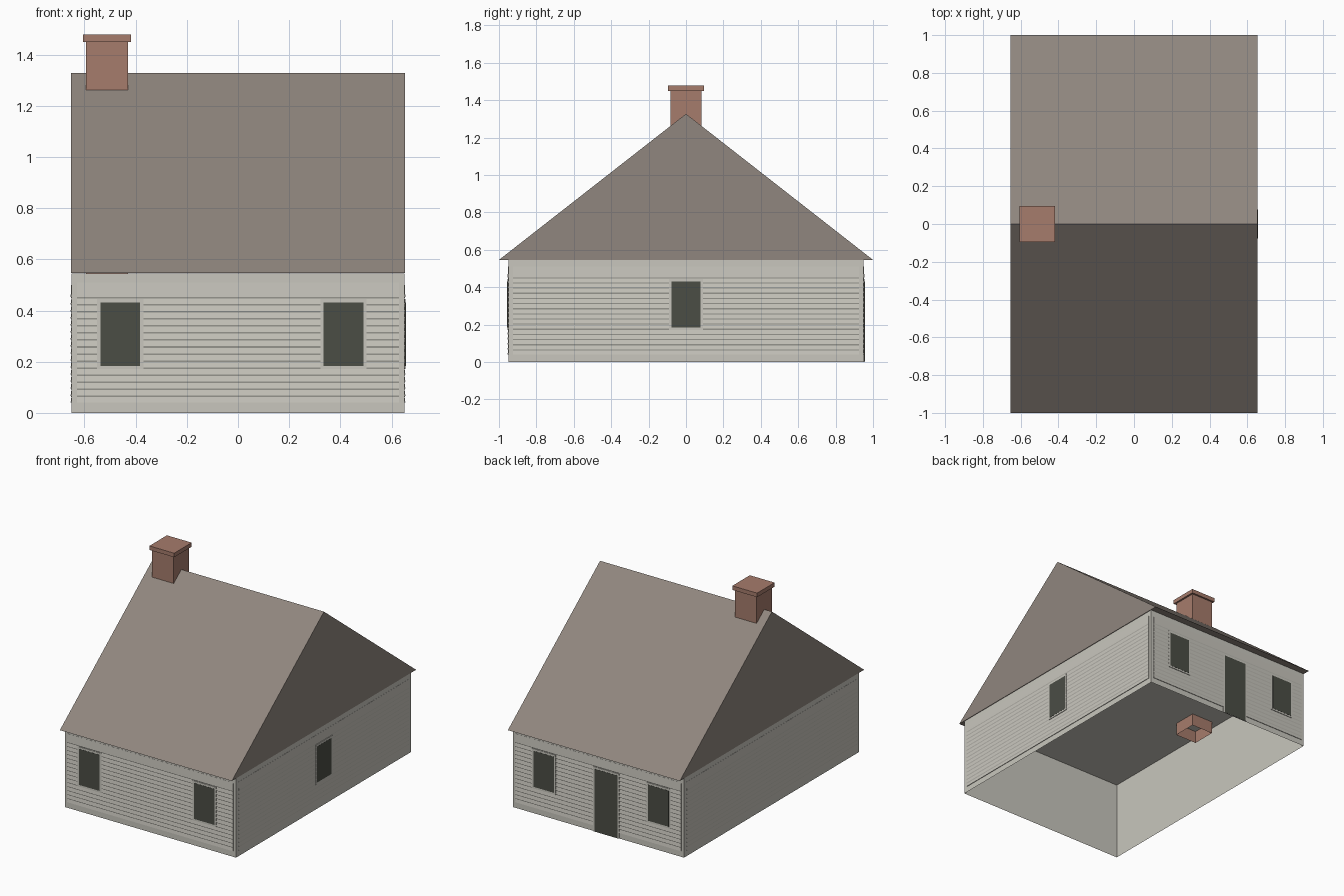
import bpy, bmesh
from math import pi
from mathutils import Matrix

cube = bpy.data.objects.get("Cube")
if cube:
    bpy.data.objects.remove(cube, do_unlink=True)


def material(name, rgb):
    m = bpy.data.materials.new(name)
    m.use_nodes = True
    m.diffuse_color = (*rgb, 1)
    m.node_tree.nodes["Principled BSDF"].inputs["Base Color"].default_value = (*rgb, 1)
    return m


SIDING = material("pale_grey_siding", (0.58, 0.565, 0.51))
ROOF = material("brown_grey_shingle", (0.28, 0.24, 0.21))
BRICK = material("red_brick", (0.38, 0.20, 0.15))
GLASS = material("dark_glass", (0.07, 0.075, 0.06))

HALF_X, HALF_Y, EAVE, RIDGE = 0.65, 0.95, 0.545, 1.327


def finish(name, bm, mat, matrix=Matrix()):
    bm.transform(matrix)
    mesh = bpy.data.meshes.new(name)
    bm.to_mesh(mesh)
    bm.free()
    mesh.materials.append(mat)
    ob = bpy.data.objects.new(name, mesh)
    bpy.context.collection.objects.link(ob)
    return ob


def box(name, lo, hi, mat, matrix=Matrix(), open_bottom=False):
    bm = bmesh.new()
    bmesh.ops.create_cube(bm, size=1)
    for v in bm.verts:
        v.co = [lo[i] if v.co[i] < 0 else hi[i] for i in range(3)]
    if open_bottom:
        down = [f for f in bm.faces if f.normal.z < -0.5]
        bmesh.ops.delete(bm, geom=down, context='FACES_ONLY')
    return finish(name, bm, mat, matrix)


def extrude_profile(name, profile, half, mat, matrix=Matrix()):
    """Closed (y, z) outline swept along x from -half to half."""
    bm = bmesh.new()
    face = bm.faces.new([bm.verts.new((-half, y, z)) for y, z in profile])
    swept = bmesh.ops.extrude_face_region(bm, geom=[face])["geom"]
    for v in swept:
        if isinstance(v, bmesh.types.BMVert):
            v.co.x = half
    bmesh.ops.recalc_face_normals(bm, faces=bm.faces)
    return finish(name, bm, mat, matrix)


# Each wall is laid out facing -y, then turned and pushed out to its place
def wall_matrix(turns, distance):
    return Matrix.Rotation(turns * pi / 2, 4, 'Z') @ Matrix.Translation((0, -distance, 0))


FRONT = wall_matrix(0, HALF_Y)
LEFT = wall_matrix(1, HALF_X)
BACK = wall_matrix(2, HALF_Y)
RIGHT = wall_matrix(3, HALF_X)


# Lapped boards: each leans out to a small lip over the one below
def siding(name, half, matrix):
    inner, outer, lip = 0.001, 0.004, 0.003
    profile = [(0, 0.04), (-outer, 0.04)]
    for i in range(15):
        z = 0.065 + i * 0.0275
        profile += [(-inner, z - lip), (-outer, z + lip)]
    profile += [(-inner, 0.51), (0, 0.51)]
    extrude_profile(name, profile, half, SIDING, matrix)


# Framed opening with a dark pane
def opening(name, u, half, bottom, matrix, sill=0.012):
    box(name + "_frame", (u - half, -0.005, bottom), (u + half, 0, 0.445), SIDING, matrix)
    pane = half - 0.012
    box(name + "_pane", (u - pane, -0.006, bottom + sill), (u + pane, -0.004, 0.431), GLASS, matrix)


# Walls, open underneath
box("walls", (-HALF_X, -HALF_Y, 0), (HALF_X, HALF_Y, EAVE), SIDING, open_bottom=True)
for name, half, matrix in (("front", 0.63, FRONT), ("left", 0.925, LEFT),
                           ("back", 0.63, BACK), ("right", 0.925, RIGHT)):
    siding(name + "_siding", half, matrix)

# Windows and back door
opening("front_right_window", -0.46, 0.09, 0.172, FRONT)
opening("front_left_window", 0.412, 0.09, 0.172, FRONT)
opening("left_window", 0, 0.09, 0.172, LEFT)
opening("back_left_window", -0.412, 0.09, 0.172, BACK)
opening("back_right_window", 0.46, 0.09, 0.172, BACK)
opening("back_door", 0.062, 0.098, 0, BACK, sill=0.002)

# Gabled roof
extrude_profile("roof", [(-1, EAVE + 0.001), (1, EAVE + 0.001), (0, RIDGE)], 0.653, ROOF)

# Chimney on the ridge, with its open shaft ending just below the ceiling
CX = -0.5125
box("chimney_shaft", (CX - 0.082, -0.083, 0.46), (CX + 0.082, 0.083, 1.452), BRICK, open_bottom=True)
box("chimney_cap", (CX - 0.094, -0.095, 1.45), (CX + 0.094, 0.095, 1.478), BRICK)
